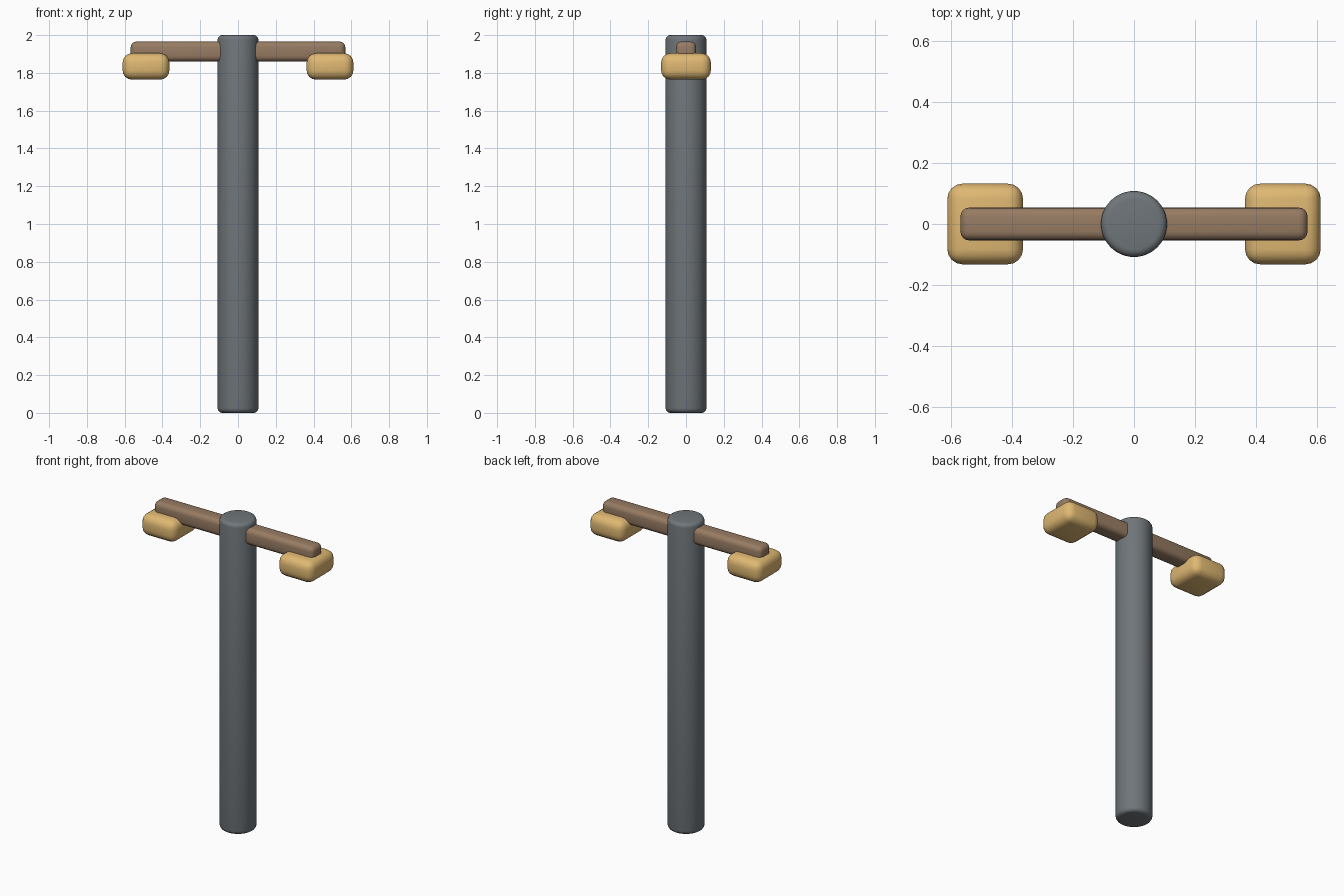
import bpy

cube = bpy.data.objects.get("Cube")
if cube:
    bpy.data.objects.remove(cube, do_unlink=True)


def make_material(name, rgb):
    mat = bpy.data.materials.new(name)
    mat.use_nodes = True
    mat.diffuse_color = (*rgb, 1)
    mat.node_tree.nodes["Principled BSDF"].inputs["Base Color"].default_value = (*rgb, 1)
    return mat


def finish(obj, name, mat, radius, segments):
    """Name and colour a part, then round its edges."""
    obj.name = name
    obj.data.materials.append(mat)
    bevel = obj.modifiers.new("Rounded edges", "BEVEL")
    bevel.width = radius
    bevel.segments = segments
    bevel.limit_method = "ANGLE"
    bpy.ops.object.modifier_apply(modifier=bevel.name)
    bpy.ops.object.shade_smooth_by_angle()


def rounded_box(name, center, size, mat, radius):
    bpy.ops.mesh.primitive_cube_add(size=1, location=center)
    obj = bpy.context.object
    obj.scale = size
    bpy.ops.object.transform_apply(location=False, rotation=False, scale=True)
    finish(obj, name, mat, radius, 4)


steel = make_material("slate grey", (0.16, 0.18, 0.195))
wood = make_material("brown", (0.31, 0.20, 0.125))
amber = make_material("warm tan", (0.74, 0.48, 0.17))

# Upright post
bpy.ops.mesh.primitive_cylinder_add(vertices=48, radius=0.108, depth=2, location=(0, 0, 1))
finish(bpy.context.object, "post", steel, 0.025, 4)

# Crossbar running through the post
rounded_box("crossbar", (0, 0, 1.913), (1.136, 0.108, 0.106), wood, 0.03)

# Lamp heads hanging under each end
for side, sign in (("left", 1), ("right", -1)):
    rounded_box(side + "_lamp_head", (sign * 0.487, 0, 1.834), (0.248, 0.264, 0.14), amber, 0.05)
